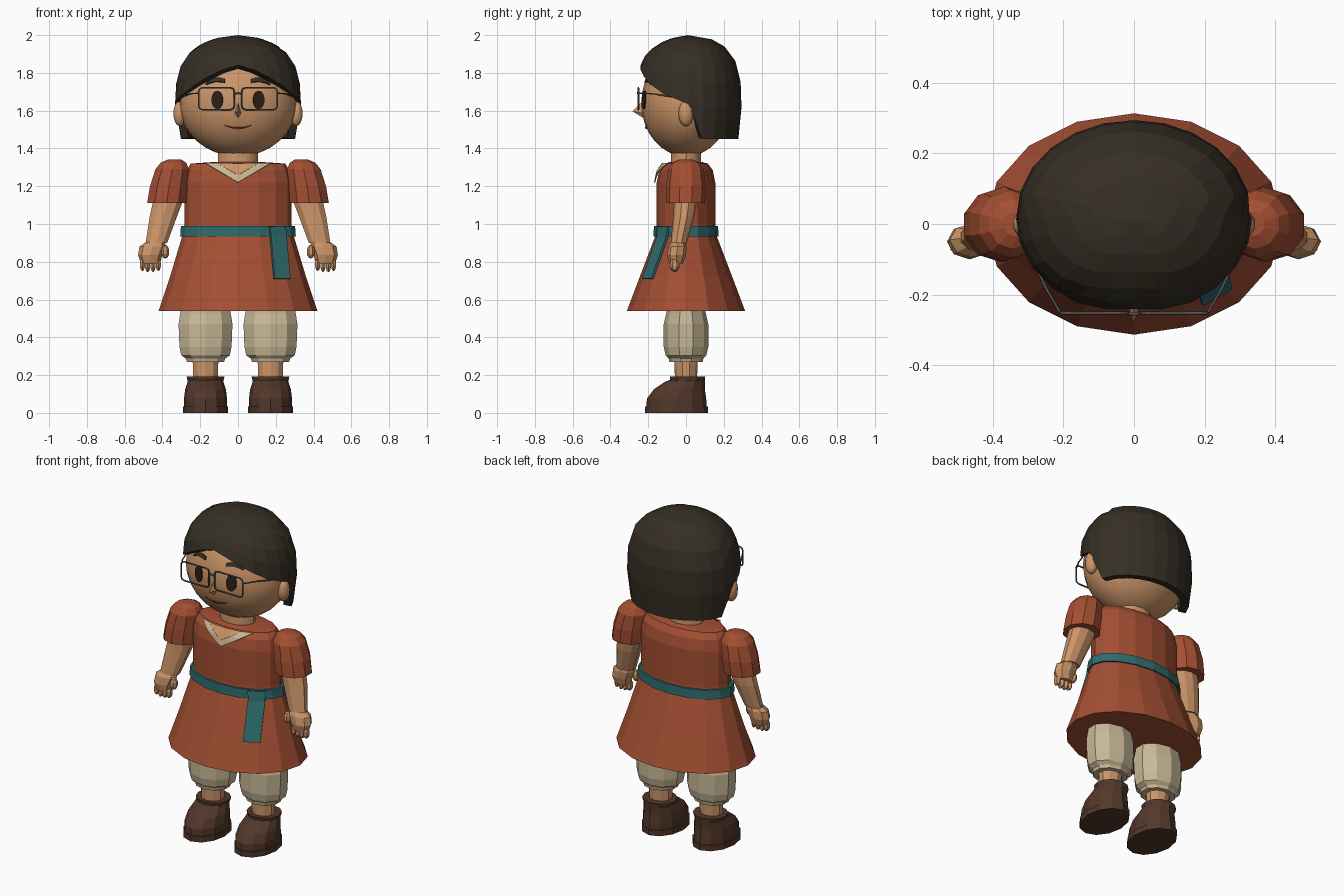
import bpy, bmesh, math
from mathutils import Vector

if "Cube" in bpy.data.objects:
    bpy.data.objects.remove(bpy.data.objects["Cube"])


def mat(name, r, g, b):
    m = bpy.data.materials.new(name)
    m.diffuse_color = (r, g, b, 1)
    m.use_nodes = True
    m.node_tree.nodes["Principled BSDF"].inputs["Base Color"].default_value = m.diffuse_color
    return m


SKIN = mat("warm skin", .60, .30, .14)
HAIR = mat("dark hair", .036, .028, .018)
RUST = mat("rust cloth", .37, .078, .033)
TEAL = mat("teal cloth", .028, .15, .15)
CREAM = mat("cream cloth", .58, .48, .31)
BOOT = mat("brown leather", .085, .038, .023)
DARK = mat("eye brown", .022, .013, .009)
LIP = mat("lip red", .26, .045, .026)
WIRE = mat("grey wire", .09, .095, .095)


def finish(name, bm, material, recalc=True, smooth=None, thick=0, offset=0):
    if recalc:
        bmesh.ops.recalc_face_normals(bm, faces=bm.faces)
    me = bpy.data.meshes.new(name)
    bm.to_mesh(me)
    bm.free()
    me.materials.append(material)
    ob = bpy.data.objects.new(name, me)
    bpy.context.collection.objects.link(ob)
    if thick:
        mod = ob.modifiers.new("thickness", 'SOLIDIFY')
        mod.thickness, mod.offset = thick, offset
    if smooth:
        bpy.context.view_layer.objects.active = ob
        bpy.ops.object.select_all(action='DESELECT')
        ob.select_set(True)
        bpy.ops.object.shade_smooth_by_angle(angle=math.radians(smooth))
    return ob


def loft(name, rings, n, material, side=1, smooth=None):
    """Closed loft through level ellipses (cx, cy, z, rx, ry)."""
    bm = bmesh.new()
    rows = []
    for cx, cy, z, rx, ry in rings:
        rows.append([bm.verts.new((side * cx + rx * math.sin(2 * math.pi * i / n),
                                   cy - ry * math.cos(2 * math.pi * i / n), z)) for i in range(n)])
    for a, b in zip(rows, rows[1:]):
        for i in range(n):
            j = (i + 1) % n
            bm.faces.new((a[i], a[j], b[j], b[i]))
    bm.faces.new(rows[0])
    bm.faces.new(rows[-1])
    return finish(name, bm, material, smooth=smooth)


def ball(name, c, r, material, u=10, v=7, smooth=None):
    bm = bmesh.new()
    bmesh.ops.create_uvsphere(bm, u_segments=u, v_segments=v, radius=1)
    for p in bm.verts:
        p.co = Vector((c[k] + p.co[k] * r[k] for k in range(3)))
    return finish(name, bm, material, smooth=smooth)


def strip(name, tops, bottoms, material, thick=.006):
    """Thin plate between two rows of points."""
    bm = bmesh.new()
    a = [bm.verts.new(p) for p in tops]
    b = [bm.verts.new(p) for p in bottoms]
    for i in range(len(a) - 1):
        bm.faces.new((a[i], b[i], b[i + 1], a[i + 1]))
    return finish(name, bm, material, recalc=False, thick=thick)


def wire(name, pts, r, closed, material):
    cu = bpy.data.curves.new(name, 'CURVE')
    cu.dimensions, cu.bevel_depth, cu.bevel_resolution = '3D', r, 1
    sp = cu.splines.new('POLY')
    sp.points.add(len(pts) - 1)
    for p, q in zip(sp.points, pts):
        p.co = (*q, 1)
    sp.use_cyclic_u = closed
    cu.materials.append(material)
    ob = bpy.data.objects.new(name, cu)
    bpy.context.collection.objects.link(ob)
    bpy.ops.object.select_all(action='DESELECT')
    bpy.context.view_layer.objects.active = ob
    ob.select_set(True)
    bpy.ops.object.convert(target='MESH')


def interp(table, t):
    for (a, *p), (b, *q) in zip(table, table[1:]):
        if t <= b:
            f = max(0, (t - a) / (b - a))
            return [x + (y - x) * f for x, y in zip(p, q)]
    return list(table[-1][1:])


# dress: flared skirt, waist and bodice
DRESS = [(.54, .42, .313), (.72, .36, .245), (.93, .297, .165), (1.0, .283, .156),
         (1.22, .285, .155), (1.285, .272, .142), (1.32, .25, .115)]
loft("dress", [(0, 0, *r) for r in DRESS] + [(0, 0, 1.328, .13, .085)], 16, RUST)
loft("belt", [(0, 0, .935, .306, .172), (0, 0, .99, .302, .17)], 16, TEAL)


def on_dress(x, z, off):
    rx, ry = interp(DRESS, z)
    return (x, -ry * math.sqrt(max(0, 1 - (x / rx) ** 2)) - off, z)


# hanging sash end
zs = [.985, .93, .85, .71]
strip("sash", [on_dress(.275 - .09 * (z - .71), z, .016) for z in zs],
      [on_dress(.192 - .09 * (z - .71), z, .016) for z in zs], TEAL, .014)

# V neckline: cream border around a skin inset
vx = [-1, -.8, -.6, -.4, -.2, 0, .2, .4, .6, .8, 1]
top_row = [on_dress(.11 * t, 1.32, .011) for t in vx]
inner = [on_dress(.11 * t, 1.258 + .062 * abs(t), .011) for t in vx]
outer = [on_dress(.17 * t, 1.22 + .1 * abs(t), .011) for t in vx]
strip("neck_opening", top_row, inner, SKIN)
strip("collar", inner, outer, CREAM)
loft("neck", [(0, 0, 1.28, .11, .082), (0, 0, 1.42, .102, .078)], 12, SKIN, smooth=35)

# limbs, clothes and boots on both sides
for s, tag in ((-1, "left"), (1, "right")):
    loft("sleeve_" + tag, [(.378, -.003, 1.112, .108, .104), (.366, 0, 1.2, .105, .106),
                           (.348, 0, 1.29, .094, .095), (.342, 0, 1.325, .07, .07),
                           (.335, 0, 1.342, .035, .035)], 10, RUST, s)
    loft("arm_" + tag, [(.362, 0, 1.15, .085, .062), (.395, -.012, 1.04, .076, .056),
                        (.432, -.038, .9, .06, .043)], 10, SKIN, s)
    loft("hand_" + tag, [(.437, -.04, .905, .05, .036), (.452, -.045, .88, .07, .048),
                         (.465, -.05, .835, .064, .05), (.463, -.052, .79, .05, .036)], 8, SKIN, s)
    for i in range(4):
        ball("finger_%s_%d" % (tag, i), (s * (.422 + .028 * i), -.06, .785 - .006 * (i in (1, 2))),
             (.016, .026, .034), SKIN, 6, 5)
    ball("thumb_" + tag, (s * .385, -.07, .853), (.022, .028, .037), SKIN, 7, 5)

    loft("bloomer_" + tag, [(.172, 0, .27, .104, .088), (.172, 0, .288, .11, .092),
                            (.172, 0, .305, .135, .108), (.172, 0, .35, .145, .118),
                            (.172, 0, .47, .15, .118), (.172, 0, .53, .14, .104),
                            (.172, 0, .6, .13, .1)], 10, CREAM, s)
    loft("leg_" + tag, [(.172, 0, .15, .068, .058), (.172, 0, .3, .072, .062)], 10, SKIN, s)
    loft("sole_" + tag, [(.172, -.05, 0, .12, .166), (.172, -.05, .034, .12, .166)], 12, BOOT, s)
    loft("boot_" + tag, [(.172, -.05, .03, .114, .16), (.172, -.05, .075, .114, .157),
                         (.172, -.035, .125, .108, .135), (.172, -.005, .165, .094, .105),
                         (.172, .008, .175, .096, .092), (.172, .008, .192, .1, .094)], 12, BOOT, s)

# head
ball("head", (0, 0, 1.64), (.312, .237, .282), SKIN, 24, 16, 40)


def on_face(x, z, off=.003):
    q = 1 - (x / .312) ** 2 - ((z - 1.64) / .282) ** 2
    return (x, -.237 * math.sqrt(max(q, 0)) - off, z)


# face details
for s, tag in ((-1, "left"), (1, "right")):
    ball("ear_" + tag, (s * .308, 0, 1.585), (.036, .04, .068), SKIN, 10, 8, 40)
    arc = [math.pi * i / 10 for i in range(11)]
    strip("eye_" + tag, [on_face(s * .11 - .03 * math.cos(a), 1.657 + .048 * math.sin(a)) for a in arc],
          [on_face(s * .11 - .03 * math.cos(a), 1.657 - .048 * math.sin(a)) for a in arc], DARK)
    brow = [(.07, 1.758, .009), (.095, 1.763, .011), (.12, 1.763, .01), (.145, 1.755, .008), (.17, 1.74, .003)]
    brow = brow if s > 0 else [(-x, z, w) for x, z, w in reversed(brow)]
    strip("brow_" + tag, [on_face(x, z + w, .005) for x, z, w in brow],
          [on_face(x, z - w, .005) for x, z, w in brow], HAIR, .009)
    # spectacles: chamfered rim and temple arm
    rim = []
    for cx, cz, start in ((.19, 1.703, 0), (.038, 1.703, 90), (.038, 1.624, 180), (.19, 1.624, 270)):
        for a in (0, 45, 90):
            t = math.radians(start + a)
            rim.append((s * (cx + .018 * math.cos(t)), -.252, cz + .018 * math.sin(t)))
    wire("rim_" + tag, rim, .0045, True, WIRE)
    wire("temple_" + tag, [(s * .208, -.252, 1.692), (s * .25, -.18, 1.69), (s * .322, -.02, 1.665)],
         .004, False, WIRE)
wire("bridge", [(-.02, -.252, 1.685), (0, -.256, 1.695), (.02, -.252, 1.685)], .0045, False, WIRE)

smile = [-.072 + .018 * i for i in range(9)]
strip("mouth", [on_face(x, 1.507 + 3.2 * x * x + .005 * (1 - abs(x) / .075)) for x in smile],
      [on_face(x, 1.507 + 3.2 * x * x - .005 * (1 - abs(x) / .075)) for x in smile], LIP)

# nose: small faceted wedge
bm = bmesh.new()
bridge, tip, base, lft, rgt = [bm.verts.new(p) for p in (
    (0, -.23, 1.65), (0, -.283, 1.597), (0, -.225, 1.56), (-.02, -.22, 1.585), (.02, -.22, 1.585))]
for f in ((bridge, lft, tip), (bridge, tip, rgt), (tip, lft, base), (tip, base, rgt),
          (bridge, base, lft), (bridge, rgt, base)):
    bm.faces.new(f)
finish("nose", bm, SKIN)

# hair: bob with a swept fringe; lower edge follows the angle from the front
PROFILE = [(1.45, .93), (1.55, .98), (1.66, 1), (1.79, .965), (1.88, .85), (1.94, .66),
           (1.975, .44), (1.99, .27), (2.0, 0)]
EDGE = [(0, 1.84), (20, 1.81), (37, 1.757), (60, 1.69), (88, 1.635), (104, 1.45), (180, 1.45)]
angles = [0, 15, 30, 45, 60, 75, 88, 104, 120, 135, 150, 165, 180]
angles += [360 - a for a in reversed(angles[1:-1])]
bm = bmesh.new()
crown = bm.verts.new((0, .01, 2))
cols = []
for a in angles:
    t = math.radians(a)
    low = interp(EDGE, min(a, 360 - a))[0]
    col = []
    for u in (.04, .11, .25, .45, .7, 1):
        z = 2 - (2 - low) * u
        k = interp(PROFILE, z)[0]
        ry = .295 if math.cos(t) > 0 else .271
        col.append(bm.verts.new((.335 * k * math.sin(t), .025 - ry * k * math.cos(t), z)))
    cols.append(col)
for a, b in zip(cols, cols[1:] + cols[:1]):
    bm.faces.new((crown, a[0], b[0]))
    for i in range(5):
        bm.faces.new((a[i], a[i + 1], b[i + 1], b[i]))
finish("hair", bm, HAIR, thick=.045, offset=-1)
